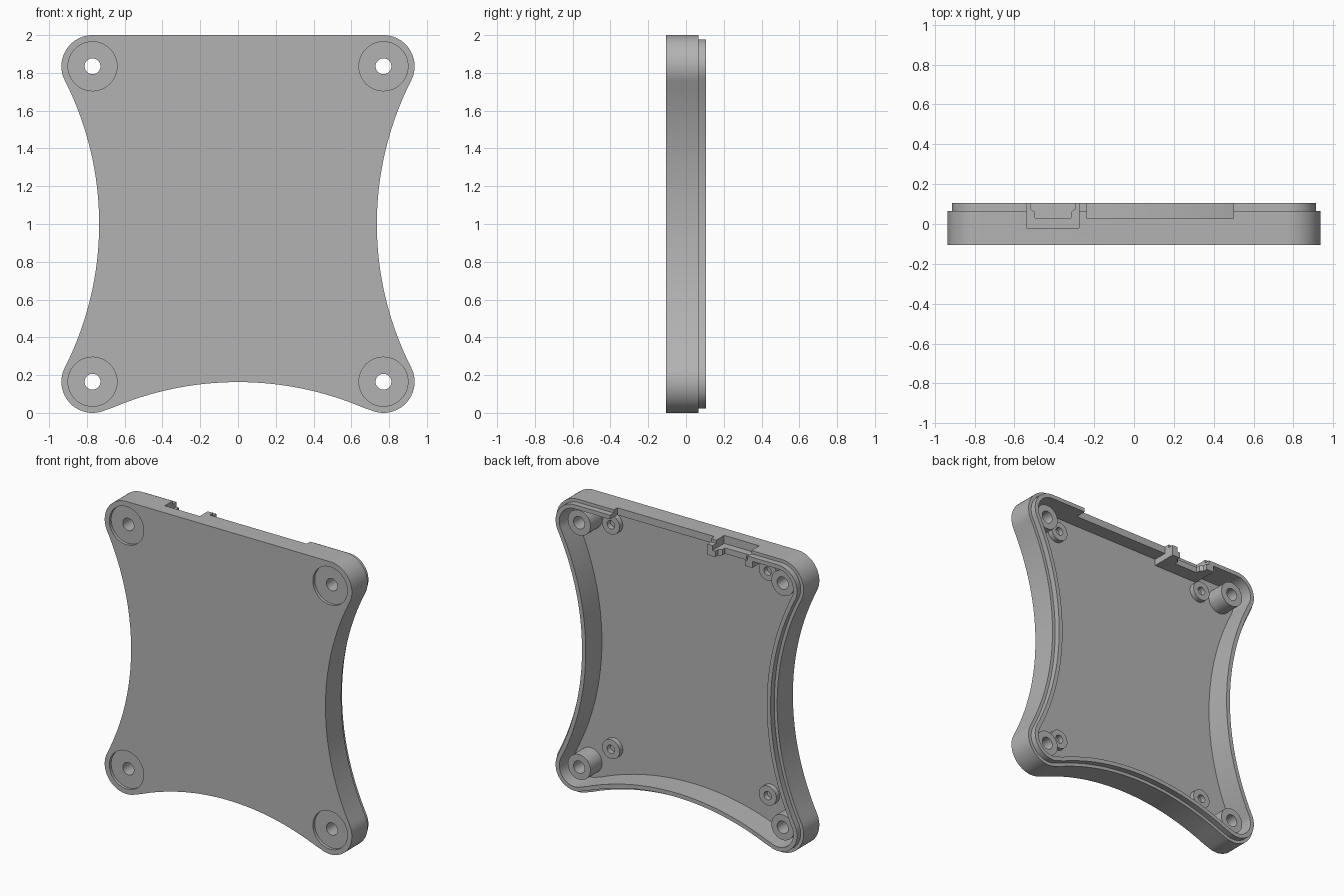
import bpy, bmesh
from math import cos, sin, atan2, hypot, pi

if "Cube" in bpy.data.objects:
    bpy.data.objects.remove(bpy.data.objects["Cube"])

grey = bpy.data.materials.new("plain grey")
grey.use_nodes = True
grey.diffuse_color = (0.45, 0.45, 0.45, 1)
grey.node_tree.nodes["Principled BSDF"].inputs["Base Color"].default_value = (0.45, 0.45, 0.45, 1)

# Main dimensions
FRONT, FLOOR, RIM, LIP = -0.105, -0.07, 0.065, 0.105
CX, CZ, CR = 0.77, 0.835, 0.165        # corner centre offset and radius
SIDE_X, BOTTOM_Z = 0.735, 0.163        # middle of the concave edges


def arc(cx, cz, r, a0, a1, n):
    return [(cx + r * cos(a0 + (a1 - a0) * i / n),
             cz + r * sin(a0 + (a1 - a0) * i / n)) for i in range(n + 1)]


def circle(x, z, r, n=48):
    return arc(x, z, r, 0, 2 * pi, n)[:-1]


def rect(x0, x1, z0, z1):
    return [(x0, z0), (x1, z0), (x1, z1), (x0, z1)]


def tangent_radius(u, v):
    """Concave arc radius touching a corner circle; u is offset across, v along."""
    return (u * u + v * v - CR * CR) / (2 * (CR + u))


def outline(d):
    """Rounded corners joined by concave sides and bottom, straight top, inset by d."""
    r = CR - d
    rs = tangent_radius(CX - SIDE_X, CZ)
    rb = tangent_radius(CR - BOTTOM_Z, CX)
    sx, bz = SIDE_X + rs, BOTTOM_Z - rb
    a = atan2(CZ, sx - CX)
    b = atan2(CR - bz, CX)
    half = arc(CX, 1 + CZ, r, pi / 2, -a, 20)
    half += arc(sx, 1, rs + d, pi - a, pi + a, 32)[1:]
    half += arc(CX, 1 - CZ, r, a, b - pi, 24)[1:]
    half += arc(0, bz, rb + d, b, pi / 2, 18)[1:]
    return half + [(-x, z) for x, z in reversed(half[:-1])]


def prism(name, pts, lo, hi, axis="Y"):
    bm = bmesh.new()
    place = (lambda p, h: (p[0], h, p[1])) if axis == "Y" else (lambda p, h: (p[0], p[1], h))
    a = [bm.verts.new(place(p, lo)) for p in pts]
    b = [bm.verts.new(place(p, hi)) for p in pts]
    bm.faces.new(a)
    bm.faces.new(b)
    for i in range(len(pts)):
        j = (i + 1) % len(pts)
        bm.faces.new((a[i], a[j], b[j], b[i]))
    bmesh.ops.recalc_face_normals(bm, faces=bm.faces)
    mesh = bpy.data.meshes.new(name)
    bm.to_mesh(mesh)
    bm.free()
    ob = bpy.data.objects.new(name, mesh)
    mesh.materials.append(grey)
    bpy.context.collection.objects.link(ob)
    return ob


def activate(ob):
    bpy.ops.object.select_all(action="DESELECT")
    ob.select_set(True)
    bpy.context.view_layer.objects.active = ob


def combine(ob, tool, operation="DIFFERENCE"):
    mod = ob.modifiers.new("cut", "BOOLEAN")
    mod.operation, mod.solver, mod.object = operation, "EXACT", tool
    activate(ob)
    bpy.ops.object.modifier_apply(modifier=mod.name)
    bpy.data.objects.remove(tool)


def smooth(ob):
    activate(ob)
    bpy.ops.object.shade_smooth_by_angle(angle=0.5)


# Shell with stepped rim lip
shell = prism("shell", outline(0), FRONT, RIM)
combine(shell, prism("lip", outline(0.022), 0, LIP), "UNION")
combine(shell, prism("cavity", outline(0.05), FLOOR, 0.2))

# Port housing: inner wall, outer pocket and stepped opening
combine(shell, prism("port_wall", rect(-0.575, -0.235, 1.905, 1.96), FLOOR - 0.01, LIP), "UNION")
combine(shell, prism("port_pocket", rect(-0.54, -0.275, 1.945, 2.1), -0.02, 0.2))
half = [(0.09, 0.03), (0.09, 0.06), (0.112, 0.075), (0.112, 0.2)]
opening = [(-0.407 + x, y) for x, y in half] + [(-0.407 - x, y) for x, y in reversed(half)]
combine(shell, prism("port_opening", opening, 1.85, 2.1, "Z"))

# Long notch in the top edge
combine(shell, prism("notch", rect(-0.235, 0.5, 1.9, 2.1), 0.028, 0.2))

# Screw holes, front recesses, tall corner posts and short board standoffs
for side in (-1, 1):
    for z, standoff_z in ((1 - CZ, 0.3), (1 + CZ, 1.835)):
        level = "lower" if z < 1 else "upper"
        hand = "left" if side > 0 else "right"
        x = side * CX
        combine(shell, prism("recess", circle(x, z, 0.13), -0.2, FRONT + 0.02))
        combine(shell, prism("hole", circle(x, z, 0.042), -0.2, 0.2))
        post = prism(f"{level}_{hand}_post", circle(x, z, 0.086), FLOOR - 0.005, 0.055)
        combine(post, prism("bore", circle(x, z, 0.042), -0.2, 0.2))
        smooth(post)
        sx = side * 0.593
        standoff = prism(f"{level}_{hand}_standoff", circle(sx, standoff_z, 0.066), FLOOR - 0.005, -0.035)
        combine(standoff, prism("bore", circle(sx, standoff_z, 0.028), -0.2, 0.2))
        smooth(standoff)
smooth(shell)
